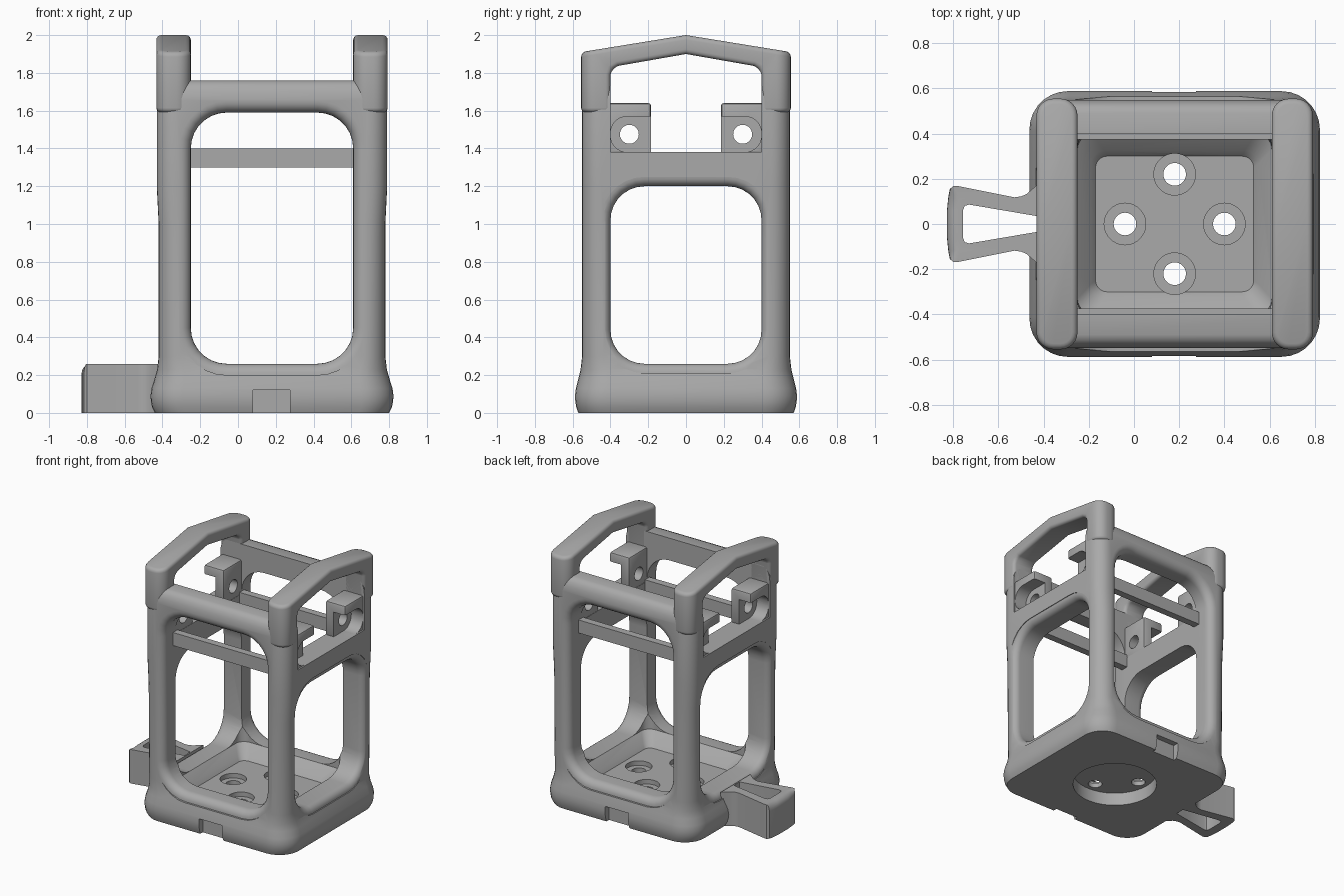
import bpy, bmesh, math
from mathutils import Vector

cube = bpy.data.objects.get("Cube")
if cube:
    bpy.data.objects.remove(cube)

CX = 0.18  # centre of the frame in x

grey = bpy.data.materials.new("plain grey")
grey.use_nodes = True
grey.diffuse_color = (0.4, 0.4, 0.4, 1)
grey.node_tree.nodes["Principled BSDF"].inputs["Base Color"].default_value = (0.4, 0.4, 0.4, 1)


def add(name, bm):
    bmesh.ops.recalc_face_normals(bm, faces=bm.faces)
    mesh = bpy.data.meshes.new(name)
    bm.to_mesh(mesh)
    bm.free()
    mesh.materials.append(grey)
    ob = bpy.data.objects.new(name, mesh)
    bpy.context.collection.objects.link(ob)
    return ob


def place(axis, u, v, w):
    """Point with w along the axis and u, v across it."""
    return Vector({"x": (w, u, v), "y": (u, w, v), "z": (u, v, w)}[axis])


def ring(hu, hv, r, n=7):
    """Rounded rectangle around the origin."""
    pts = []
    for k, (su, sv) in enumerate([(1, 1), (-1, 1), (-1, -1), (1, -1)]):
        for i in range(n + 1):
            a = math.pi / 2 * (k + i / n)
            pts.append((su * (hu - r) + r * math.cos(a), sv * (hv - r) + r * math.sin(a)))
    return pts


def loft(name, axis, sections, cu=0, cv=0):
    """Skin over rounded rectangles given as (position, half u, half v, radius)."""
    bm = bmesh.new()
    rings = [[bm.verts.new(place(axis, cu + u, cv + v, w)) for u, v in ring(hu, hv, r)]
             for w, hu, hv, r in sections]
    for a, b in zip(rings, rings[1:]):
        for i in range(len(a)):
            j = (i + 1) % len(a)
            bm.faces.new((a[i], a[j], b[j], b[i]))
    bm.faces.new(rings[0])
    bm.faces.new(rings[-1])
    return add(name, bm)


def prism(name, axis, outline, lo, hi):
    bm = bmesh.new()
    a, b = [[bm.verts.new(place(axis, u, v, w)) for u, v in outline] for w in (lo, hi)]
    for i in range(len(a)):
        j = (i + 1) % len(a)
        bm.faces.new((a[i], a[j], b[j], b[i]))
    bm.faces.new(a)
    bm.faces.new(b)
    return add(name, bm)


def box(name, x, y, z):
    return prism(name, "z", [(x[0], y[0]), (x[1], y[0]), (x[1], y[1]), (x[0], y[1])], *z)


def rod(name, axis, u, v, r, lo, hi, n=40):
    steps = [2 * math.pi * i / n for i in range(n)]
    return prism(name, axis, [(u + r * math.cos(a), v + r * math.sin(a)) for a in steps], lo, hi)


def apply(ob, mod):
    with bpy.context.temp_override(object=ob, active_object=ob, selected_objects=[ob]):
        bpy.ops.object.modifier_apply(modifier=mod.name)


def cut(ob, *cutters):
    for c in cutters:
        mod = ob.modifiers.new("cut", "BOOLEAN")
        mod.operation, mod.solver, mod.object = "DIFFERENCE", "EXACT", c
        apply(ob, mod)
        bpy.data.objects.remove(c)


def window(axis, half, z0, z1, r, depth, flare, cu):
    """Through cutter whose rim opens in a quarter round at both outer faces."""
    mid, hv = (z0 + z1) / 2, (z1 - z0) / 2
    side = []
    for i in range(7):
        a = math.pi / 2 * i / 6
        g = flare * (1 - math.cos(a))
        side.append((depth - flare + flare * math.sin(a), half + g, hv + g, r + g))
    side.append((depth + 0.2,) + side[-1][1:])
    return loft("window_cutter", axis, [(-s[0],) + s[1:] for s in reversed(side)] + side, cu, mid)


def bevel(ob, width, angle=40, segments=4):
    mod = ob.modifiers.new("round", "BEVEL")
    mod.width, mod.segments = width, segments
    mod.limit_method, mod.angle_limit = "ANGLE", math.radians(angle)
    apply(ob, mod)


# Frame: bulging base, four posts and the front and back top bars
frame = loft("frame", "z", [
    (0, .62, .57, .16), (.03, .635, .581, .165), (.06, .641, .586, .17), (.09, .643, .588, .17),
    (.13, .638, .583, .17), (.18, .622, .57, .16), (.23, .608, .558, .14), (.3, .6, .55, .11),
    (1, .6, .55, .1), (1.2, .61, .55, .1), (1.66, .61, .55, .1), (1.7, .605, .545, .1),
    (1.73, .592, .532, .1), (1.75, .575, .515, .09), (1.76, .55, .49, .08)], CX)
cut(frame,
    loft("cavity", "z", [(.17, .35, .3, .05), (.2, .37, .325, .06), (.26, .43, .4, .07),
                         (.5, .43, .4, .03), (2.2, .43, .4, .03)], CX),
    window("y", .43, .26, 1.59, .19, .55, .06, CX))
side_cut = window("x", .4, .26, 1.2, .18, .605, .05, 0)
side_cut.location.x = CX
bpy.context.view_layer.update()
cut(frame, side_cut, box("side_opening", (-1, 1.4), (-.4, .4), (1.38, 2.2)))

# Base: round recess below, counterbored holes, front and back slots
cut(frame, rod("recess", "z", CX, 0, .3, -.1, .1, 64))
for dx, dy in [(.22, 0), (-.22, 0), (0, .22), (0, -.22)]:
    cut(frame, rod("hole", "z", CX + dx, dy, .05, -.1, .5),
        rod("counterbore", "z", CX + dx, dy, .092, .135, .5))
for s in (-1, 1):
    cut(frame, box("slot", (.08, .275), sorted((s * .54, s * .7)), (-.1, .12)))

# Side lug: flared tapering block with a wedge-shaped opening
half = [(-.42, .18), (-.45, .155), (-.475, .133), (-.5, .122), (-.53, .118), (-.78, .168),
        (-.8, .168), (-.815, .155), (-.822, .12), (-.828, .06)]
lug = prism("side_lug", "z", half + [(x, -y) for x, y in reversed(half)], 0, .26)
bm = bmesh.new()
bm.from_mesh(lug.data)
rim = [e for e in bm.edges if all(v.co.z > .25 and v.co.x < -.81 for v in e.verts)]
bmesh.ops.bevel(bm, geom=rim, offset=.05, segments=5, profile=.5, affect="EDGES")
bm.to_mesh(lug.data)
bm.free()
wedge = [(-.43, .035), (-.73, .086), (-.75, .08), (-.757, .06)]
wedge += [(x, -y) for x, y in reversed(wedge)]
for part in (lug, frame):
    cut(part, prism("lug_opening", "z", wedge, -.1, .5))

parts = [frame, lug]

# Top handles: peaked arches standing on the posts of each side
arch = [(.555, 1.59), (.555, 1.91), (0, 2), (-.555, 1.91), (-.555, 1.59), (-.4, 1.59),
        (-.4, 1.79), (-.39, 1.82), (-.36, 1.837), (0, 1.9), (.36, 1.837), (.39, 1.82),
        (.4, 1.79), (.4, 1.59)]
for s, side in ((-1, "right"), (1, "left")):
    lo, hi = sorted((CX + s * .43, CX + s * .612))
    handle = prism(side + "_handle", "x", arch, lo, hi)
    bm = bmesh.new()
    bm.from_mesh(handle.data)
    ends = [e for e in bm.edges if all(abs(v.co.y) > .55 for v in e.verts)
            and abs(e.verts[0].co.z - e.verts[1].co.z) > .1]
    bmesh.ops.bevel(bm, geom=ends, offset=.075, segments=6, profile=.5, affect="EDGES")
    bm.to_mesh(handle.data)
    bm.free()
    bevel(handle, .025)
    parts.append(handle)

    # Mounting tabs: lip over a recessed plate with a screw hole
    for t, end in ((-1, "front"), (1, "back")):
        tab = box(f"{side}_{end}_tab", sorted((CX + s * .43, CX + s * .6)),
                  sorted((t * .185, t * .42)), (1.37, 1.64))
        bevel(tab, .015, segments=2)
        pocket = loft("pocket", "x", [(CX + s * .5, .2, .095, .09), (CX + s * .8, .2, .095, .09)],
                      t * .2, 1.475)
        cut(tab, pocket, rod("screw_hole", "x", t * .3, 1.475, .05, CX - 1, CX + 1))
        parts.append(tab)

# Inner cross bars behind the front and back windows
for t, end in ((-1, "front"), (1, "back")):
    parts.append(box(end + "_cross_bar", (CX - .45, CX + .45),
                     sorted((t * .375, t * .43)), (1.3, 1.4)))

for ob in bpy.context.view_layer.objects:
    ob.select_set(ob in parts)
bpy.context.view_layer.objects.active = frame
bpy.ops.object.shade_smooth_by_angle(angle=math.radians(35))
